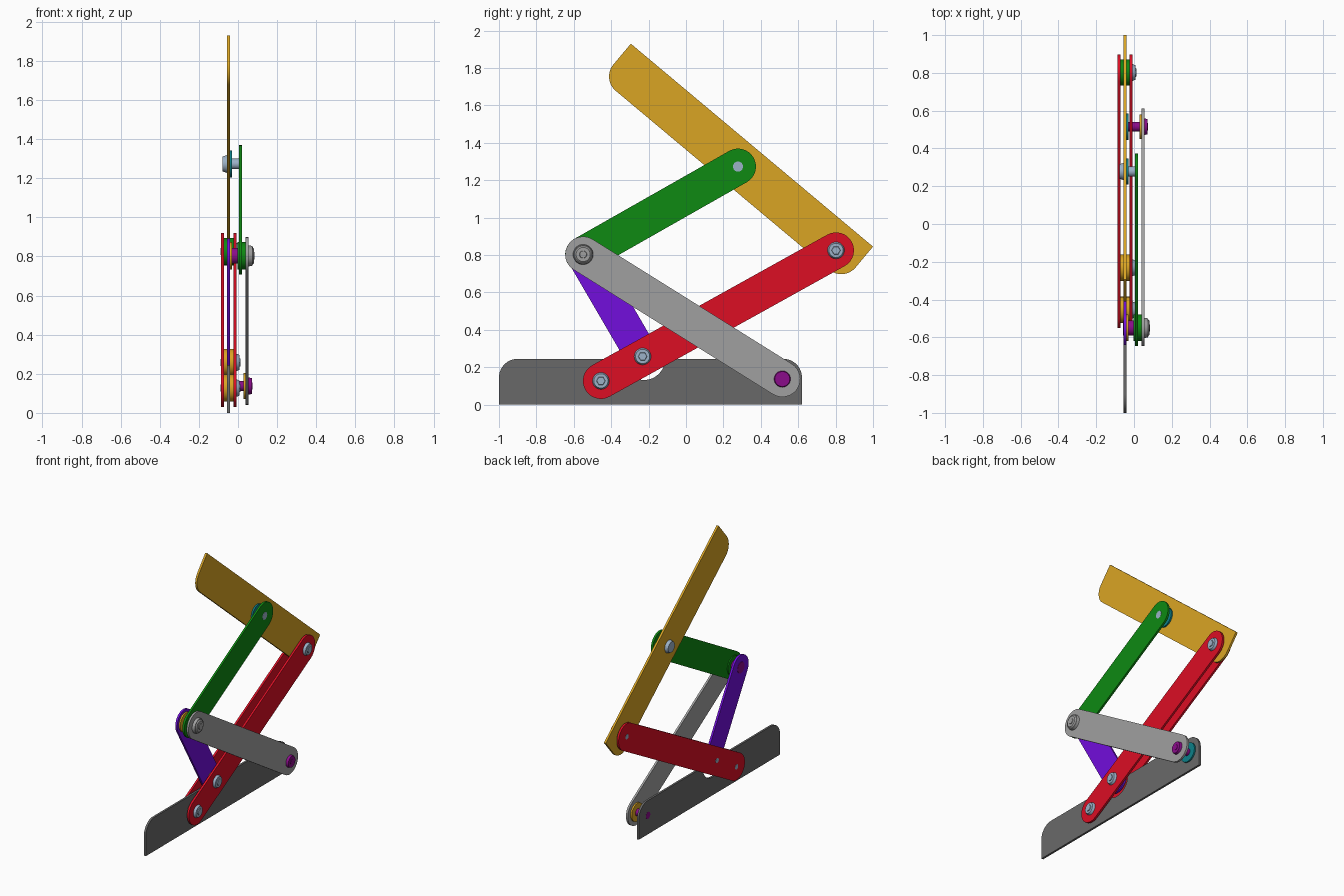
import bpy, bmesh
from math import pi, cos, sin, atan2, radians
from mathutils import Matrix, Vector

cube = bpy.data.objects.get("Cube")
if cube:
    bpy.data.objects.remove(cube)

T = 0.015                                   # plate thickness
X_OUT, X_MID, X_IN, X_ARM, X_LINK = -0.08, -0.048, -0.016, 0.013, 0.047
A, B, C = (-0.455, 0.127), (-0.232, 0.258), (0.802, 0.825)
D, E, F = (-0.55, 0.803), (0.515, 0.137), (0.278, 1.273)


def material(name, hex_code):
    def linear(v):
        return v / 12.92 if v <= 0.04045 else ((v + 0.055) / 1.055) ** 2.4
    rgb = [linear(int(hex_code[i:i + 2], 16) / 255) for i in (0, 2, 4)]
    m = bpy.data.materials.new(name)
    m.use_nodes = True
    m.diffuse_color = (*rgb, 1)
    m.node_tree.nodes["Principled BSDF"].inputs["Base Color"].default_value = (*rgb, 1)
    return m


DARK = material("dark grey", "696969")
GREY = material("light grey", "a0a0a0")
GOLD = material("gold", "daa524")
GREEN = material("green", "0e8a12")
RED = material("red", "dc0e24")
PURPLE = material("purple", "720edc")
STEEL = material("blue steel", "9cb2c8")
MAGENTA = material("magenta", "8a0c8a")
TEAL = material("teal", "0c8088")


def finish(name, bm, mat):
    bmesh.ops.recalc_face_normals(bm, faces=bm.faces)
    mesh = bpy.data.meshes.new(name)
    bm.to_mesh(mesh)
    bm.free()
    mesh.materials.append(mat)
    ob = bpy.data.objects.new(name, mesh)
    bpy.context.collection.objects.link(ob)
    bpy.ops.object.select_all(action='DESELECT')
    ob.select_set(True)
    bpy.context.view_layer.objects.active = ob
    bpy.ops.object.shade_smooth_by_angle(angle=radians(30))
    return ob


def arc(c, r, start, end, n=16):
    """Points on an arc, angles in degrees."""
    return [(c[0] + r * cos(radians(start + (end - start) * i / n)),
             c[1] + r * sin(radians(start + (end - start) * i / n))) for i in range(n + 1)]


def plate(name, outline, x, mat):
    """Flat plate: side outline extruded across the thickness."""
    bm = bmesh.new()
    face = bm.faces.new([bm.verts.new((x - T / 2, y, z)) for y, z in outline])
    ext = bmesh.ops.extrude_face_region(bm, geom=[face])
    bmesh.ops.translate(bm, vec=(T, 0, 0),
                        verts=[v for v in ext["geom"] if isinstance(v, bmesh.types.BMVert)])
    return finish(name, bm, mat)


def link(name, p, q, r, x, mat):
    """Bar with two round ends."""
    a = atan2(q[1] - p[1], q[0] - p[0]) * 180 / pi
    return plate(name, arc(p, r, a + 90, a + 270) + arc(q, r, a - 90, a + 90), x, mat)


def disc(name, p, x0, x1, r0, mat, r1=None, sides=32):
    """Cylinder or cone along x."""
    bm = bmesh.new()
    bmesh.ops.create_cone(bm, cap_ends=True, segments=sides, radius1=r0,
                          radius2=r0 if r1 is None else r1, depth=x1 - x0)
    bm.transform(Matrix.Translation(((x0 + x1) / 2, p[0], p[1])) @ Matrix.Rotation(pi / 2, 4, 'Y'))
    return finish(name, bm, mat)


# Base plate with rounded top corners and a round notch
H, R = 0.245, 0.1
plate("base_plate", [(-1, 0), (0.62, 0)] + arc((0.62 - R, H - R), R, 0, 90)
      + arc((-0.225, H), 0.113, 0, -180, 24) + arc((-1 + R, H - R), R, 90, 180), X_MID, DARK)

# Tilted top plate, rounded along its lower edge
start, end = Vector((-0.295, 1.93)), Vector((1.0, 0.845))
along = (end - start).normalized()
down = Vector((along.y, -along.x))
length = (end - start).length
local = [(0, 0), (length, 0)] + arc((length - R, H - R), R, 0, 90) + arc((R, H - R), R, 90, 180)
plate("top_plate", [tuple(start + along * u + down * v) for u, v in local], X_MID, GOLD)

# Links
for side, x in (("outer", X_OUT), ("inner", X_IN)):
    link(side + "_lift_arm", A, C, 0.096, x, RED)
link("short_link", D, B, 0.09, X_MID, PURPLE)
link("upper_link", D, F, 0.096, X_ARM, GREEN)
link("long_link", D, E, 0.096, X_LINK, GREY)

# Bolts through the paired arms, each with two washers
for label, p, mat in (("base", A, GOLD), ("short_link", B, GOLD), ("top_plate", C, GREEN)):
    disc(label + "_bolt", p, X_OUT - T / 2 - 0.001, 0.012, 0.018, STEEL)
    disc(label + "_bolt_head", p, X_IN + T / 2, 0.008, 0.045, STEEL, 0.038)
    disc(label + "_bolt_socket", p, 0.008, 0.013, 0.024, STEEL, 0.022, 6)
    for x in ((X_OUT + X_MID) / 2, (X_MID + X_IN) / 2):
        disc(label + "_washer", p, x - 0.0085, x + 0.0085, 0.07, mat)

# Bolt joining the top plate and the upper link
disc("upper_bolt", F, X_MID, X_ARM + T / 2 + 0.001, 0.027, STEEL)
disc("upper_bolt_head", F, -0.078, X_MID - T / 2, 0.038, STEEL, 0.046)
disc("upper_washer", F, X_MID + T / 2, X_MID + T / 2 + 0.011, 0.07, TEAL)

# Main pivot: pin, washers and stepped knob
disc("main_pin", D, X_MID - T / 2 - 0.002, X_LINK, 0.04, MAGENTA)
disc("main_inner_washer", D, X_MID + T / 2, X_MID + T / 2 + 0.011, 0.07, GOLD)
disc("main_green_washer", D, X_ARM - T / 2 - 0.008, X_LINK - T / 2, 0.07, GREEN)
disc("knob_base", D, X_LINK + T / 2, 0.074, 0.054, GREY, 0.05)
disc("knob_rim", D, 0.074, 0.081, 0.046, GREY, 0.038)
disc("knob_centre", D, 0.081, 0.085, 0.02, GREY, 0.018)

# Base pivot of the long link
disc("rear_pin", E, X_MID - T / 2 - 0.001, X_LINK, 0.025, MAGENTA)
disc("rear_pin_head", E, X_LINK + T / 2, 0.072, 0.044, MAGENTA, 0.04)
disc("rear_pin_socket", E, 0.072, 0.075, 0.02, MAGENTA, sides=6)
disc("rear_base_washer", E, X_MID + T / 2, X_MID + T / 2 + 0.011, 0.07, TEAL)
disc("rear_link_washer", E, X_LINK - T / 2 - 0.011, X_LINK - T / 2, 0.066, GOLD)
